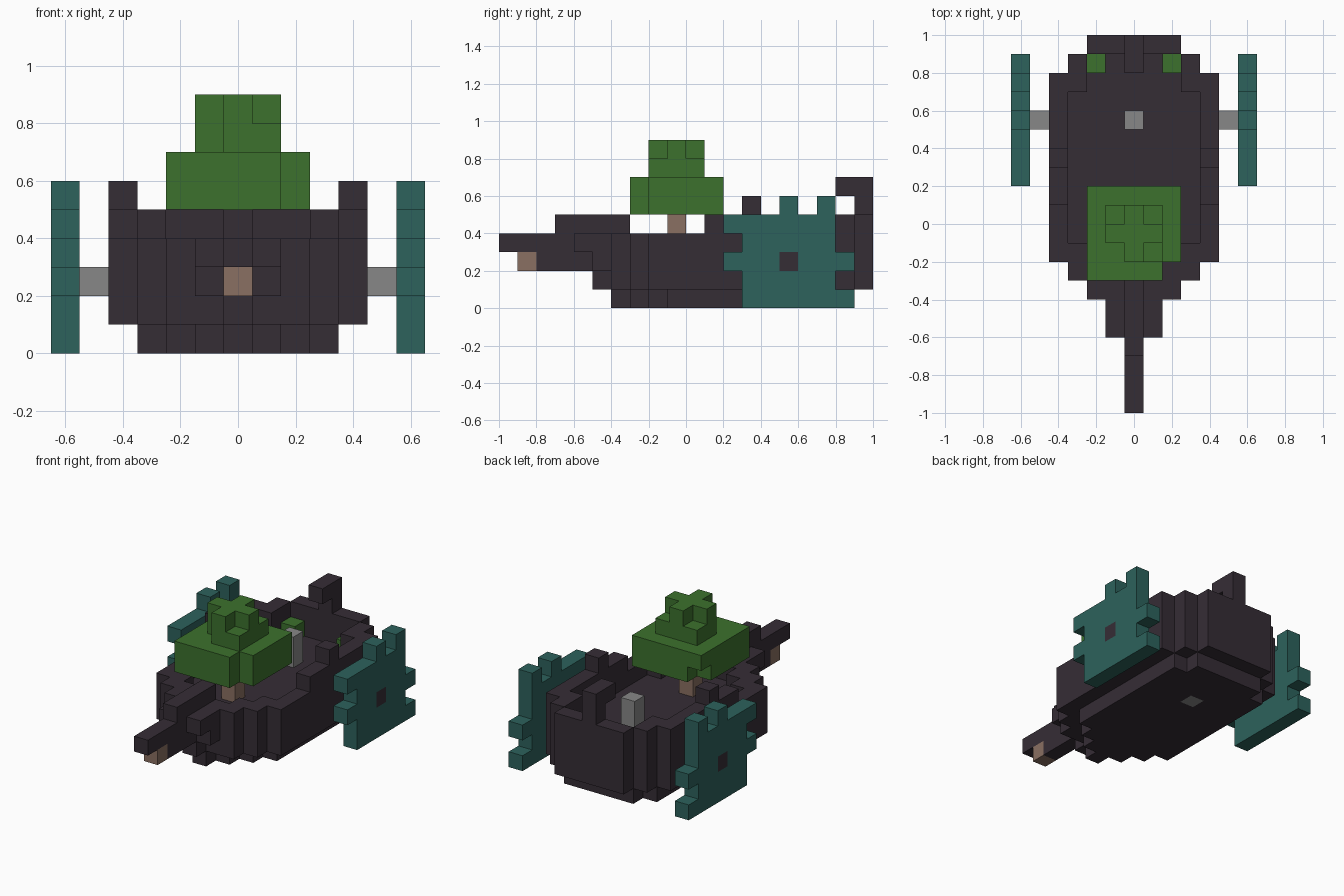
import bpy
import bmesh
from mathutils import Vector

cube = bpy.data.objects.get("Cube")
if cube:
    bpy.data.objects.remove(cube, do_unlink=True)

U = 0.1  # size of one block


def material(name, rgb):
    m = bpy.data.materials.new(name)
    m.use_nodes = True
    m.diffuse_color = (*rgb, 1)
    m.node_tree.nodes["Principled BSDF"].inputs["Base Color"].default_value = (*rgb, 1)
    return m


DARK = material("dark wood", (0.036, 0.026, 0.036))
GREEN = material("leaf green", (0.045, 0.165, 0.026))
TEAL = material("teal", (0.026, 0.122, 0.107))
GREY = material("grey stone", (0.242, 0.242, 0.242))
BROWN = material("brown wood", (0.254, 0.162, 0.122))


def block(xs, ys, zs):
    """Cells in inclusive ranges."""
    return {(x, y, z) for x in range(xs[0], xs[1] + 1)
            for y in range(ys[0], ys[1] + 1) for z in range(zs[0], zs[1] + 1)}


def mirror(cells):
    return cells | {(-x, y, z) for x, y, z in cells}


def build(name, cells, mat):
    """Turn cells into one mesh holding only the exposed sides."""
    bm = bmesh.new()
    for c in sorted(cells):
        centre = Vector((c[0], c[1] + 0.5, c[2] + 0.5)) * U
        for axis in range(3):
            for sign in (-1, 1):
                n = [0, 0, 0]
                n[axis] = sign
                if tuple(a + b for a, b in zip(c, n)) in cells:
                    continue
                n = Vector(n)
                u = Vector([float(i == (axis + 1) % 3) for i in range(3)])
                v = n.cross(u)
                corners = [u + v, v - u, -u - v, u - v]
                bm.faces.new([bm.verts.new(centre + (n + k) * U / 2) for k in corners])
    bmesh.ops.remove_doubles(bm, verts=bm.verts, dist=U / 100)
    mesh = bpy.data.meshes.new(name)
    bm.to_mesh(mesh)
    bm.free()
    mesh.materials.append(mat)
    ob = bpy.data.objects.new(name, mesh)
    bpy.context.collection.objects.link(ob)
    return ob


def layer(z, first, widths, last):
    """Hull layer: half widths row by row, the widest one held until the stern rows."""
    cells = set()
    rows = range(first, last + 1)
    for y in rows:
        i = y - first
        w = widths[i] if i < len(widths) else widths[-1]
        w = min(w, widths[-1] - max(0, y - last + 2)) if y > last - 2 else w
        cells |= block((-w, w), (y, y), (z, z))
    return cells


# Hull: solid lower layers
hull = layer(0, -4, [0, 1, 2, 3], 8)
hull = {c for c in hull if not (c[1] == 7 and abs(c[0]) == 3)} | block((-3, 3), (7, 7), (0, 0))
hull |= block((-2, 2), (8, 8), (0, 0))
bow = {1: [0, 2, 3, 4], 2: [0, 0, 0, 1, 2, 3, 4], 3: [0, 0, 0, 0, 1, 1, 2, 3, 4]}
outline = {}
for z, widths in bow.items():
    first = -1 - len(widths)
    outline[z] = layer(z, first, widths, 9)
    # square up the three stern rows
    outline[z] = {c for c in outline[z] if c[1] < 7}
    for y, w in ((7, 4), (8, 3), (9, 2)):
        outline[z] |= block((-w, w), (y, y), (z, z))
hull |= outline[1] | outline[2]

# Bulwark: only the rim of the outline, one block higher towards the stern
full = outline[3]
rim = {(x, y, z) for x, y, z in full
       if any((x + a, y + b, z) not in full for a in (-1, 0, 1) for b in (-1, 0, 1))
       and (abs(x) >= 3 or y < -2 or y == 9)}
hull |= rim
hull |= {(x, y, 4) for x, y, z in rim if y >= 1}
hull |= mirror(block((4, 4), (3, 3), (5, 5)))

# Stem and raised stern post
hull |= block((0, 0), (-7, -4), (3, 4))
hull |= block((0, 0), (9, 9), (4, 6)) | block((0, 0), (8, 8), (6, 6))

# Chimney runs through the hull
chimney = block((0, 0), (5, 5), (0, 4))
build("hull", hull - chimney, DARK)
build("chimney", chimney, GREY)
build("bow_lamp", block((0, 0), (-9, -9), (2, 2)), BROWN)
build("trunk", block((0, 0), (-1, -1), (3, 4)), BROWN)

# Leafy canopy: two wide layers, one small layer, a cross on top
canopy = block((-2, 2), (-3, 1), (5, 6)) - block((2, 2), (-3, -3), (5, 6))
canopy -= {(-2, 1, 5)}
canopy |= block((-1, 1), (-2, 0), (7, 7)) - {(-1, -2, 7)}
canopy |= block((0, 0), (-2, 0), (8, 8)) | block((-1, 1), (-1, -1), (8, 8))
build("canopy", canopy, GREEN)

for side, name in ((1, "left"), (-1, "right")):
    build(name + "_stern_plant", block((2 * side,) * 2, (8, 8), (3, 3)), GREEN)
    build(name + "_axle", block((5 * side,) * 2, (5, 5), (2, 2)), GREY)
    # Paddle wheel with teeth and a dark hub
    at = (6 * side,) * 2
    hub = block(at, (5, 5), (2, 2))
    wheel = block(at, (3, 7), (0, 4)) | block(at, (2, 8), (2, 2))
    wheel |= block(at, (8, 8), (0, 0)) | block(at, (2, 2), (4, 4))
    wheel |= block(at, (5, 5), (5, 5)) | block(at, (7, 7), (5, 5))
    build(name + "_paddle_wheel", wheel - hub, TEAL)
    build(name + "_wheel_hub", hub, DARK)
